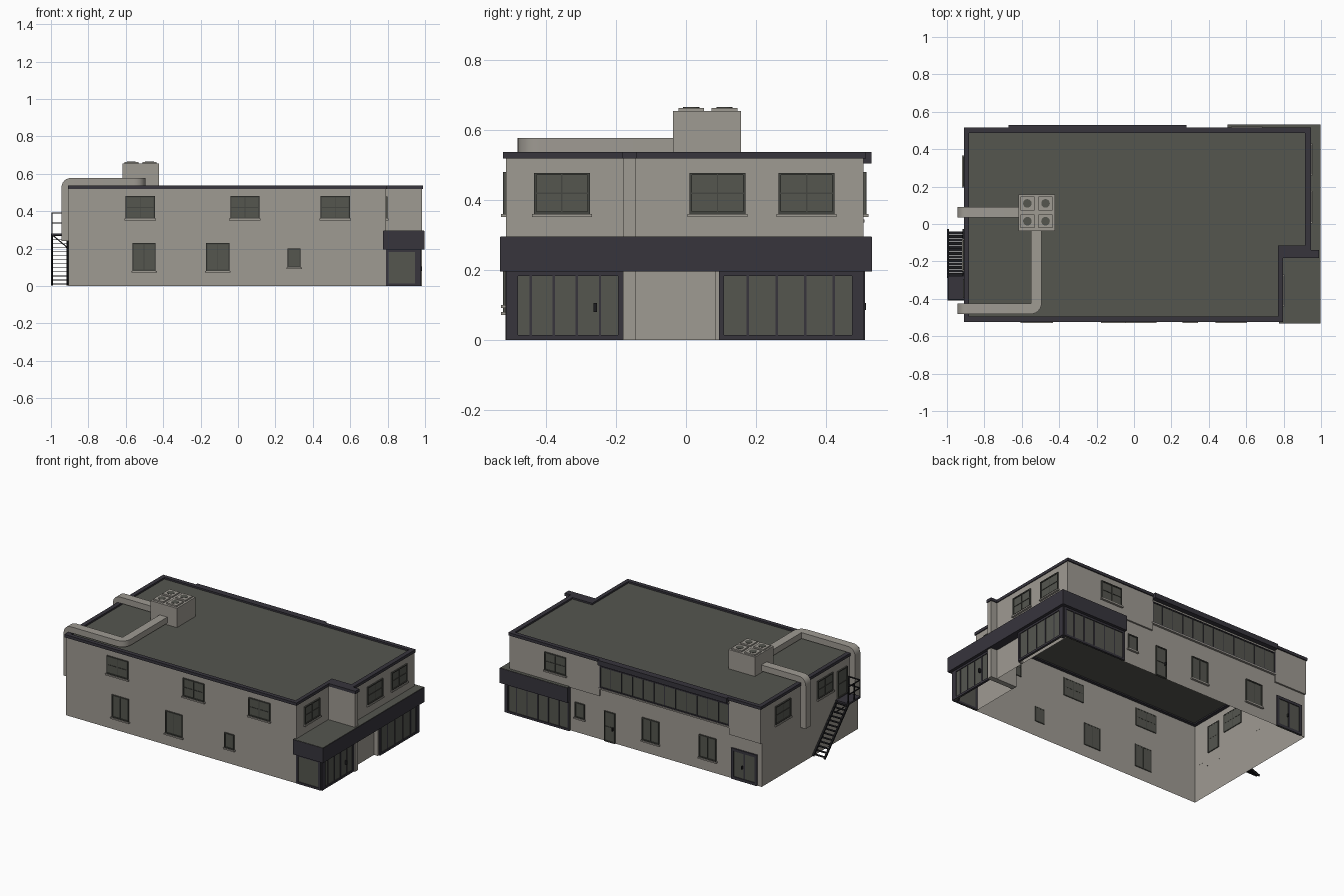
import bpy, bmesh, math
from mathutils import Vector, Matrix

if "Cube" in bpy.data.objects:
    bpy.data.objects.remove(bpy.data.objects["Cube"])


def material(name, rgb):
    m = bpy.data.materials.new(name)
    m.diffuse_color = (*rgb, 1)
    m.use_nodes = True
    m.node_tree.nodes["Principled BSDF"].inputs["Base Color"].default_value = m.diffuse_color
    return m


WALL, GLASS, TRIM, FRAME, BLACK = range(5)
MATS = [material("warm grey wall", (0.345, 0.325, 0.29)),
        material("olive grey glass and roof", (0.09, 0.093, 0.078)),
        material("dark slate trim", (0.038, 0.035, 0.046)),
        material("window frame grey", (0.06, 0.062, 0.053)),
        material("black metal", (0.012, 0.012, 0.014))]


def finish(name, bm):
    me = bpy.data.meshes.new(name)
    bm.to_mesh(me)
    bm.free()
    for m in MATS:
        me.materials.append(m)
    ob = bpy.data.objects.new(name, me)
    bpy.context.collection.objects.link(ob)
    return ob


def add_matrix_cube(bm, mat4, mat):
    vs = bmesh.ops.create_cube(bm, size=1, matrix=mat4)["verts"]
    for f in {f for v in vs for f in v.link_faces}:
        f.material_index = mat


def boxes(name, items):
    """items: (x0, x1, y0, y1, z0, z1, material)"""
    bm = bmesh.new()
    for x0, x1, y0, y1, z0, z1, mat in items:
        c = Vector((x0 + x1, y0 + y1, z0 + z1)) / 2
        s = Matrix.Diagonal((abs(x1 - x0), abs(y1 - y0), abs(z1 - z0), 1))
        add_matrix_cube(bm, Matrix.Translation(c) @ s, mat)
    return finish(name, bm)


def beams(name, segs, w, mat):
    bm = bmesh.new()
    for p, q in segs:
        p, q = Vector(p), Vector(q)
        d = q - p
        add_matrix_cube(bm, Matrix.Translation((p + q) / 2) @ d.to_track_quat('Z', 'Y').to_matrix().to_4x4()
                        @ Matrix.Diagonal((w, w, d.length, 1)), mat)
    return finish(name, bm)


def on_wall(side, plane, u0, u1, z0, z1, o0, o1, mat):
    """Box on a wall: u runs along the wall, o is the distance out of it."""
    s = -1 if side in "FL" else 1
    a, b = sorted((plane + s * o0, plane + s * o1))
    return (u0, u1, a, b, z0, z1, mat) if side in "FB" else (a, b, u0, u1, z0, z1, mat)


def glazing(name, side, plane, u0, u1, z0, z1, cols=2, rows=1, sill=True, mat=FRAME, edge=0.007, bar=0.004):
    def w(*a):
        return on_wall(side, plane, *a)
    parts = [w(u0, u1, z0, z1, -0.004, 0.004, GLASS),
             w(u0, u0 + edge, z0, z1, -0.005, 0.009, mat), w(u1 - edge, u1, z0, z1, -0.005, 0.009, mat),
             w(u0, u1, z0, z0 + edge, -0.005, 0.009, mat), w(u0, u1, z1 - edge, z1, -0.005, 0.009, mat)]
    for i in range(1, cols):
        u = u0 + (u1 - u0) * i / cols
        parts.append(w(u - bar / 2, u + bar / 2, z0, z1, -0.005, 0.007, mat))
    for i in range(1, rows):
        z = z0 + (z1 - z0) * i / rows
        parts.append(w(u0, u1, z - bar / 2, z + bar / 2, -0.005, 0.007, mat))
    if sill:
        parts.append(w(u0 - 0.006, u1 + 0.006, z0 - 0.009, z0, 0, 0.014, WALL))
    return boxes(name, parts)


# Main shell, open underneath, with roof coloured top
FRONT, BACK, LEFT, RIGHT, NOTCH = -0.515, 0.497, -0.905, 0.94, 0.79
outline = [(LEFT, FRONT), (NOTCH, FRONT), (NOTCH, -0.16), (RIGHT, -0.16), (RIGHT, BACK), (LEFT, BACK)]
bm = bmesh.new()
lo = [bm.verts.new((x, y, 0)) for x, y in outline]
hi = [bm.verts.new((x, y, 0.527)) for x, y in outline]
for i in range(6):
    j = (i + 1) % 6
    bm.faces.new((lo[i], lo[j], hi[j], hi[i]))
bm.faces.new(hi).material_index = GLASS
finish("building_shell", bm)

# Raised panels of the upper rear wall and the fin wall at the entrance
boxes("rear_upper_panels", [(0.28, RIGHT, BACK, 0.508, 0.29, 0.525, WALL),
                            (LEFT, -0.67, BACK, 0.508, 0.29, 0.525, WALL)])
boxes("entrance_fin_wall", [(NOTCH, 0.985, -0.18, -0.145, 0, 0.522, WALL)])

# Parapet around the roof
P0, P1 = 0.519, 0.538
boxes("roof_parapet", [(x0, x1, y0, y1, P0, P1, TRIM) for x0, x1, y0, y1 in [
    (-0.91, 0.796, -0.523, -0.495), (-0.91, -0.882, -0.523, 0.515), (-0.91, 0.945, 0.487, 0.515),
    (0.915, 0.945, -0.17, 0.515), (0.77, 0.796, -0.523, -0.12), (0.77, 0.99, -0.183, -0.14),
    (0.77, 0.945, -0.145, -0.115)]])
boxes("ribbon_window_eave", [(-0.67, 0.28, BACK, 0.53, 0.505, P1, TRIM)])

# Canopy wrapping around the entrance corner
canopy = [(0.775, 0.997, -0.532, -0.16), (RIGHT - 0.01, 0.997, -0.2, 0.532), (0.5, 0.997, BACK - 0.005, 0.532)]
boxes("corner_canopy", [(*c, 0.196, 0.294, TRIM) for c in canopy])
boxes("canopy_top", [(a + 0.002, b - 0.002, c + 0.002, d - 0.002, 0.293, 0.296, GLASS) for a, b, c, d in canopy])

# Upper windows
for i, u in enumerate((-0.523, 0.037, 0.52)):
    glazing(f"front_upper_window_{i}", "F", FRONT, u - 0.078, u + 0.078, 0.36, 0.48, 2, 2)
for i, (p, u) in enumerate(((NOTCH, -0.355), (RIGHT, 0.09), (RIGHT, 0.345))):
    glazing(f"right_upper_window_{i}", "R", p, u - 0.08, u + 0.08, 0.36, 0.478, 2, 2)
for i, u in enumerate((0.28, -0.165)):
    glazing(f"left_upper_window_{i}", "L", LEFT, u - 0.08, u + 0.08, 0.36, 0.48, 2, 2)
glazing("rear_upper_window", "B", 0.508, 0.525, 0.68, 0.36, 0.48, 2, 2)
glazing("rear_ribbon_window", "B", BACK, -0.67, 0.28, 0.345, 0.49, 12, 1, True, TRIM)

# Ground floor windows
for i, u in enumerate((-0.502, -0.108)):
    glazing(f"front_lower_window_{i}", "F", FRONT, u - 0.062, u + 0.062, 0.08, 0.23)
for i, u in enumerate((-0.51, -0.09)):
    glazing(f"rear_lower_window_{i}", "B", BACK, u - 0.062, u + 0.062, 0.08, 0.23)
glazing("front_small_window", "F", FRONT, 0.265, 0.335, 0.1, 0.2, 1)
glazing("rear_small_window", "B", BACK, 0.395, 0.465, 0.1, 0.2, 1)

# Doors
glazing("rear_door", "B", BACK, 0.17, 0.25, 0, 0.2, 1, 2, False)
glazing("rear_wide_door", "B", BACK, -0.875, -0.685, 0, 0.205, 2, 1, False, TRIM, 0.018, 0.012)
glazing("stair_door", "L", LEFT, -0.395, -0.295, 0.285, 0.465, 1, 2, False)
boxes("door_handles", [(0.18, 0.186, BACK, 0.515, 0.085, 0.105, BLACK),
                       (0.97, 0.985, -0.265, -0.255, 0.08, 0.105, BLACK),
                       (-0.77, -0.764, BACK, 0.515, 0.085, 0.105, BLACK)])

# Glazed shop fronts under the canopy
SX = 0.968
glazing("shopfront_right_south", "R", SX, -0.51, -0.18, 0, 0.197, 5, 1, False, TRIM, 0.014, 0.007)
glazing("shopfront_right_north", "R", SX, 0.095, 0.505, 0, 0.197, 5, 1, False, TRIM, 0.014, 0.007)
glazing("shopfront_front", "F", -0.508, NOTCH, SX, 0, 0.197, 1, 1, False, TRIM, 0.014)
glazing("shopfront_rear", "B", 0.503, 0.5, SX, 0, 0.197, 6, 1, False, TRIM, 0.014, 0.007)
boxes("shopfront_corner_posts", [(0.947, 0.978, -0.513, -0.48, 0, 0.2, TRIM),
                                 (0.947, 0.978, 0.475, 0.508, 0, 0.2, TRIM)])
boxes("shopfront_end_wall", [(RIGHT, SX, 0.085, 0.095, 0, 0.2, WALL)])

# Rooftop unit with four fans
fans = [(x, y) for x in (-0.57, -0.473) for y in (0.015, 0.11)]
boxes("rooftop_unit", [(-0.617, -0.423, -0.037, 0.158, 0.525, 0.655, WALL)]
      + [(x - 0.037, x + 0.037, y - 0.037, y + 0.037, 0.65, 0.664, WALL) for x, y in fans])
bm = bmesh.new()
for x, y in fans:
    bmesh.ops.create_cone(bm, cap_ends=True, segments=20, radius1=0.023, radius2=0.023, depth=0.006,
                          matrix=Matrix.Translation((x, y, 0.663)))
for f in bm.faces:
    f.material_index = GLASS
finish("rooftop_fans", bm)


# Rectangular ducts with rounded bends
def duct(name, pts, side, r=0.036, n=6, w=0.028, h=0.02):
    pts = [Vector(p) for p in pts]
    path = [pts[0]]
    for a, p, b in zip(pts, pts[1:], pts[2:]):
        s, e = p + (a - p).normalized() * r, p + (b - p).normalized() * r
        path += [s * (1 - t) ** 2 + p * 2 * t * (1 - t) + e * t * t for t in (i / n for i in range(n + 1))]
    path.append(pts[-1])
    side, last, rings = Vector(side), None, []
    bm = bmesh.new()
    for i, p in enumerate(path):
        a, b = path[max(i - 1, 0)], path[min(i + 1, len(path) - 1)]
        t = ((p - a).normalized() + (b - p).normalized()).normalized()
        if last:
            side = last.rotation_difference(t) @ side
        last = t
        up = side.cross(t)
        rings.append([bm.verts.new(p + side * w * i + up * h * j) for i, j in ((-1, -1), (1, -1), (1, 1), (-1, 1))])
    for a, b in zip(rings, rings[1:]):
        for k in range(4):
            bm.faces.new((a[k], a[(k + 1) % 4], b[(k + 1) % 4], b[k]))
    bm.faces.new(rings[0])
    bm.faces.new(rings[-1])
    bmesh.ops.recalc_face_normals(bm, faces=bm.faces)
    ob = finish(name, bm)
    ob.data.shade_smooth()
    ob.data.set_sharp_from_angle(angle=math.radians(35))


duct("duct_short", [(-0.6, 0.063, 0.558), (-0.924, 0.063, 0.558), (-0.924, 0.063, 0.24)], (0, 1, 0))
duct("duct_long", [(-0.522, -0.02, 0.558), (-0.522, -0.454, 0.558), (-0.924, -0.454, 0.558),
                   (-0.924, -0.454, 0.24)], (1, 0, 0))

# Outside stair: treads, landing, stringers and railing
X0, X1, N = -0.995, -0.912, 13
boxes("stair_treads", [(X0, X1, -0.04 - 0.24 * i / N - 0.016, -0.04 - 0.24 * i / N,
                        0.28 * (i + 0.6) / N - 0.004, 0.28 * (i + 0.6) / N, BLACK) for i in range(N)])
boxes("stair_landing", [(X0 - 0.003, LEFT, -0.408, -0.278, 0.27, 0.282, TRIM)])
beams("stair_stringers", [((x, -0.032, 0.006), (x, -0.285, 0.278)) for x in (X0, X1)], 0.011, BLACK)
rail = [((X0, y, 0.28), (X0, y, 0.392)) for y in (-0.405, -0.343, -0.281)]
rail += [((X1, -0.405, 0.28), (X1, -0.405, 0.392))]
for z in (0.337, 0.39):
    rail += [((X0, -0.405, z), (X0, -0.281, z)), ((X0, -0.405, z), (X1, -0.405, z))]
rail += [((X0, y, 0.275), (LEFT, y, 0.2)) for y in (-0.4, -0.29)]
beams("landing_railing", rail, 0.006, BLACK)
